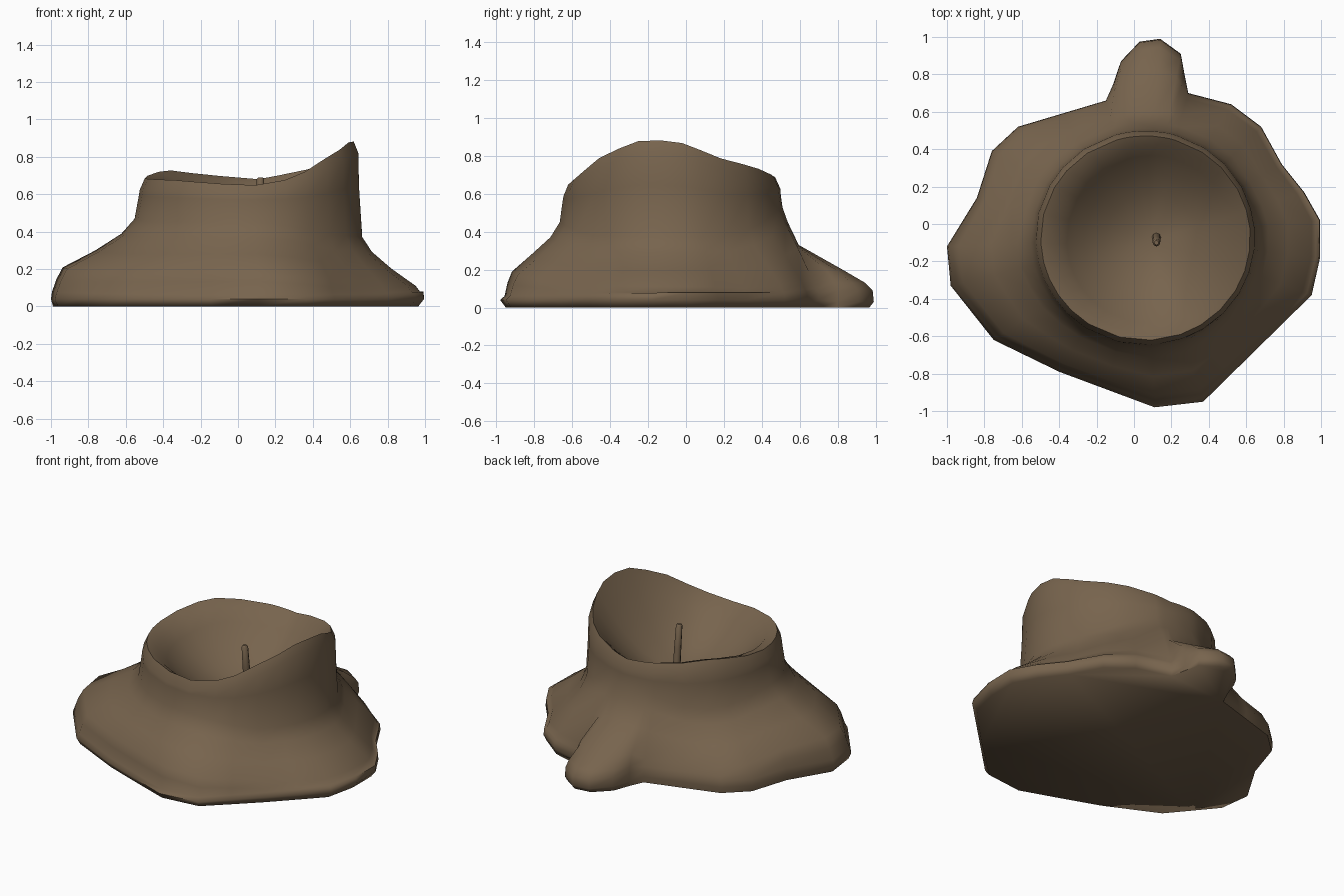
import bpy, bmesh, math
from mathutils import Vector

if "Cube" in bpy.data.objects:
    bpy.data.objects.remove(bpy.data.objects["Cube"])

mat = bpy.data.materials.new("brown wax")
mat.diffuse_color = (0.185, 0.127, 0.075, 1)
mat.use_nodes = True
mat.node_tree.nodes["Principled BSDF"].inputs["Base Color"].default_value = mat.diffuse_color

# Foot outline seen from above, with the tongue at the back
OUTLINE = [(0.995, 0.02), (0.995, -0.18), (0.95, -0.38), (0.37, -0.95), (0.11, -0.98),
           (-0.4, -0.79), (-0.75, -0.62), (-0.98, -0.33), (-1, -0.12), (-0.84, 0.14),
           (-0.76, 0.39), (-0.62, 0.52), (-0.15, 0.66), (-0.11, 0.75), (-0.07, 0.87),
           (0.03, 0.975), (0.14, 0.99), (0.25, 0.91), (0.27, 0.8), (0.29, 0.7),
           (0.52, 0.64), (0.68, 0.52), (0.79, 0.32), (0.91, 0.17)][::-1]
# Heights by direction in degrees
RIM_Z = [(-180, .685), (-135, .675), (-90, .645), (-75, .66), (-60, .71), (-42, .80),
         (-15, .89), (5, .87), (30, .78), (55, .735), (85, .68), (110, .70),
         (142, .73), (165, .70), (180, .685)]
EDGE_Z = [(-180, .21), (-150, .19), (-80, .19), (-45, .12), (0, .11), (30, .11),
          (60, .14), (90, .14), (140, .15), (180, .21)]
CX, CY = 0.06, -0.075


def lookup(table, a):
    for (a0, v0), (a1, v1) in zip(table, table[1:]):
        if a0 <= a <= a1:
            return v0 + (v1 - v0) * (a - a0) / (a1 - a0)


def finish(bm, name, angle):
    bmesh.ops.recalc_face_normals(bm, faces=bm.faces)
    me = bpy.data.meshes.new(name)
    bm.to_mesh(me)
    bm.free()
    ob = bpy.data.objects.new(name, me)
    bpy.context.collection.objects.link(ob)
    me.materials.append(mat)
    bpy.ops.object.select_all(action='DESELECT')
    ob.select_set(True)
    bpy.context.view_layer.objects.active = ob
    bpy.ops.object.shade_smooth_by_angle(angle=math.radians(angle))
    return ob


# Split long outline edges so the columns are evenly spaced
pts = []
for i, p in enumerate(OUTLINE):
    a, b = Vector(p), Vector(OUTLINE[(i + 1) % len(OUTLINE)])
    n = max(1, round((b - a).length / 0.23))
    pts += [a.lerp(b, k / n) for k in range(n)]


# One profile per column: foot edge, flared skirt, wall, rim, bowl
def column(p):
    c0 = Vector((CX, CY))
    ang = math.atan2(p.y - CY, p.x - CX)
    deg = math.degrees(ang)
    d = Vector((math.cos(ang), math.sin(ang)))
    wall = c0 + Vector((.59 * d.x, .575 * d.y))
    rz, h = lookup(RIM_Z, deg), lookup(EDGE_Z, deg)
    back = math.exp(-((deg - 85) / 32) ** 2)      # skirt is steeper at the back
    lip = max(0, -d.y)                            # thin ledge along the front
    under = .02 + .07 * max(0, d.x, -d.y)         # undercut foot
    skirt = p
    if p.y > .7 and -.15 < p.x < .3:              # low tongue in front of the skirt
        skirt = c0 + (p - c0) * ((.69 - CY) / (p.y - CY))
        out = [(p.lerp(skirt, t), z) for t, z in
               ((.08, 0), (0, .03), (.02, .09), (.15, .13), (.55, .2))]
    else:
        out = [(p.lerp(wall, t), z) for t, z in
               ((under, 0), (0, .04), (.01 + .06 * lip, .08 - .02 * lip),
                (.06 + .06 * lip, h * .7), (.13 + .06 * lip, h))]
    out += [(skirt.lerp(wall, t), z) for t, z in
            ((.5, h + .09 + .1 * back), (.8, h + .18 + .13 * back),
             (.95, h + .26 + .13 * back), (1, (h + .3 + rz) / 2 + .03 * back),
             (1.01, rz - .06))]
    c = Vector((.09, -.085))
    out.append((wall.lerp(c, .05), rz))
    for r in (.51, .45, .36, .25, .13):           # evenly dished bowl
        out.append((c + d * r, .38 + (rz - .39) * (r / .525) ** 2))
    return out


# Melted body with bowl
bm = bmesh.new()
cols = [[bm.verts.new((q.x, q.y, z)) for q, z in column(p)] for p in pts]
tip = bm.verts.new((.09, -.085, .38))
for i, a in enumerate(cols):
    b = cols[(i + 1) % len(cols)]
    for k in range(len(a) - 1):
        bm.faces.new((a[k], b[k], b[k + 1], a[k + 1]))
    bm.faces.new((a[-1], b[-1], tip))
bm.faces.new([c[0] for c in cols])
finish(bm, "melted_wax_body", 75)

# Leaning wick
bm = bmesh.new()
rings = []
for x, y, z, r in ((.12, -.07, .37, .024), (.12, -.085, .54, .022),
                   (.12, -.1, .68, .02), (.12, -.1, .69, .012)):
    rings.append([bm.verts.new((x + r * math.cos(k * math.pi / 4),
                                y + r * math.sin(k * math.pi / 4), z)) for k in range(8)])
for a, b in zip(rings, rings[1:]):
    for k in range(8):
        j = (k + 1) % 8
        bm.faces.new((a[k], a[j], b[j], b[k]))
bm.faces.new(rings[0])
bm.faces.new(rings[-1])
finish(bm, "wick", 50)
